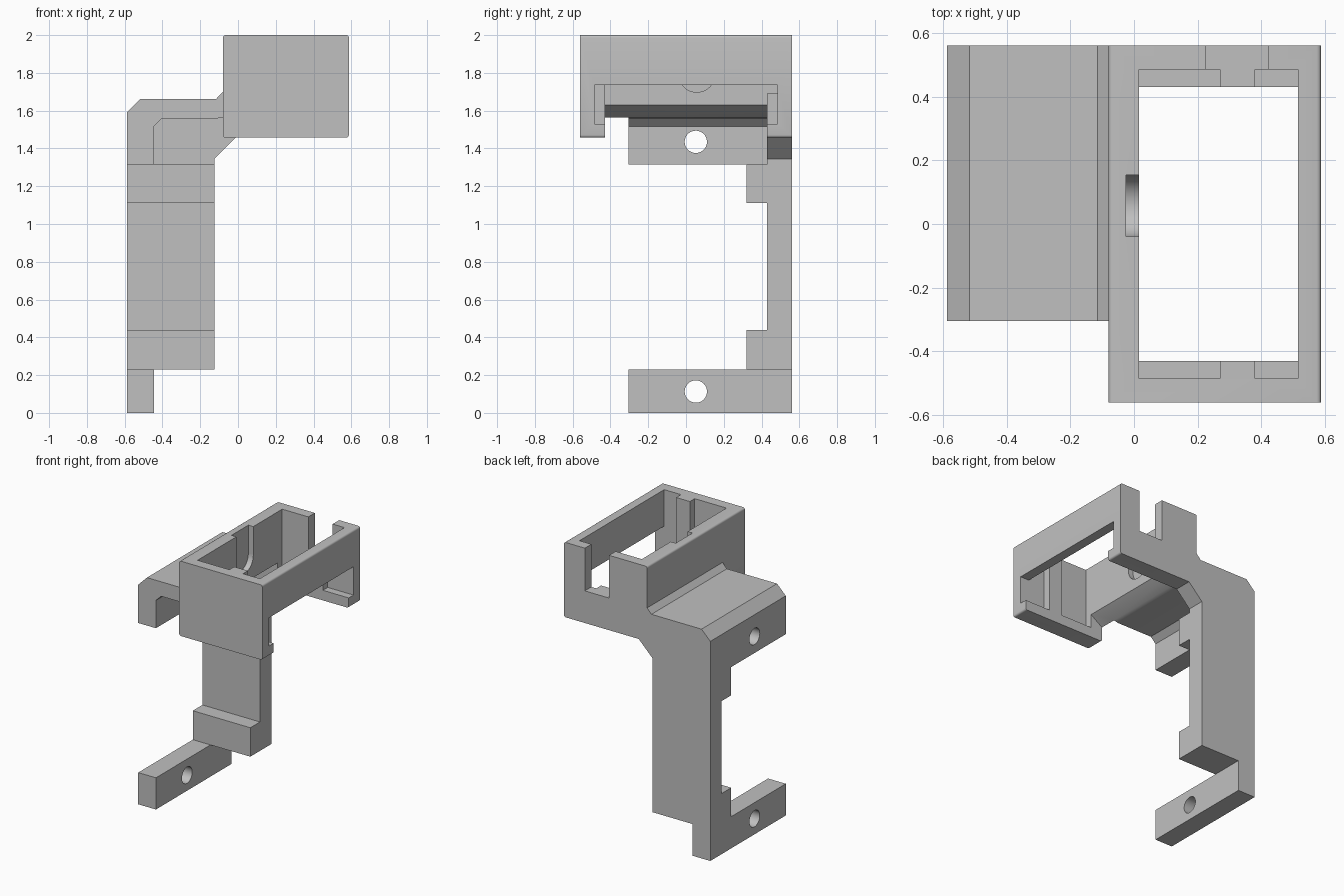
import bpy, bmesh, math
from mathutils import Matrix

cube = bpy.data.objects.get("Cube")
if cube:
    bpy.data.objects.remove(cube, do_unlink=True)

grey = bpy.data.materials.new("light grey plastic")
grey.use_nodes = True
colour = (0.53, 0.53, 0.53, 1)
grey.diffuse_color = colour
grey.node_tree.nodes["Principled BSDF"].inputs["Base Color"].default_value = colour


def to_object(name, bm):
    bmesh.ops.recalc_face_normals(bm, faces=bm.faces)
    mesh = bpy.data.meshes.new(name)
    bm.to_mesh(mesh)
    bm.free()
    mesh.materials.append(grey)
    ob = bpy.data.objects.new(name, mesh)
    bpy.context.collection.objects.link(ob)
    return ob


def prism(name, profile, y0, y1, bevel=0):
    """Extrude an x-z profile along y, optionally rounding its long edges."""
    bm = bmesh.new()
    face = bm.faces.new([bm.verts.new((x, y0, z)) for x, z in profile])
    ext = bmesh.ops.extrude_face_region(bm, geom=[face])["geom"]
    verts = [v for v in ext if isinstance(v, bmesh.types.BMVert)]
    bmesh.ops.translate(bm, verts=verts, vec=(0, y1 - y0, 0))
    if bevel:
        long_edges = [e for e in bm.edges
                      if abs(e.verts[0].co.y - e.verts[1].co.y) > 0.01]
        bmesh.ops.bevel(bm, geom=long_edges, offset=bevel, segments=4,
                        profile=0.5, affect='EDGES')
    return to_object(name, bm)


def box(name, x0, x1, y0, y1, z0, z1, bevel=0):
    return prism(name, [(x0, z0), (x1, z0), (x1, z1), (x0, z1)], y0, y1, bevel)


def rod(name, x0, x1, y, z, radius):
    """Cylinder along x."""
    bm = bmesh.new()
    bmesh.ops.create_cone(bm, cap_ends=True, segments=48, radius1=radius,
                          radius2=radius, depth=x1 - x0)
    bmesh.ops.transform(bm, verts=bm.verts, matrix=Matrix.Translation(
        ((x0 + x1) / 2, y, z)) @ Matrix.Rotation(math.pi / 2, 4, 'Y'))
    return to_object(name, bm)


def combine(target, tool, operation):
    mod = target.modifiers.new("combine", 'BOOLEAN')
    mod.operation, mod.solver, mod.object = operation, 'EXACT', tool
    bpy.ops.object.select_all(action='DESELECT')
    target.select_set(True)
    bpy.context.view_layer.objects.active = target
    bpy.ops.object.modifier_apply(modifier=mod.name)
    bpy.data.objects.remove(tool, do_unlink=True)


LEFT, INNER, PLATE = -0.587, -0.445, -0.125      # bracket x stations
WALL, BACK, ARM_FRONT = 0.43, 0.56, -0.305       # y stations
IN0, IN1, OUT = 0.015, 0.515, 0.587              # housing x stations

# Open rectangular housing
body = box("bracket_with_housing", -0.08, OUT, -BACK, BACK, 1.457, 2.0, 0.014)
cuts = [
    box("cavity", IN0, IN1, -WALL, WALL, 1.3, 2.2),
    # side window with a lip at each end
    box("window", IN1 - 0.1, 0.7, -0.485, 0.485, 1.53, 1.735),
    box("window_base", IN1 - 0.1, 0.7, -WALL, WALL, 1.3, 1.6),
    # notch in the back wall
    box("notch", 0.225, 0.42, WALL - 0.05, 0.7, 1.69, 2.2),
    # sloped underside of the inner long wall
    prism("wall_underside", [(-0.2, 1.565), (-0.08, 1.565), (IN0, 1.63),
                             (0.2, 1.63), (0.2, 1.3), (-0.2, 1.3)], -WALL, WALL),
    # round-bottomed groove in the inner long wall
    rod("groove_end", -0.025, 0.1, 0.057, 1.795, 0.097),
    box("groove", -0.025, 0.1, -0.04, 0.154, 1.795, 2.2),
]
# Pockets either side of a post on both end walls
for side in (-1, 1):
    y0, y1 = sorted((side * 0.4, side * 0.485))
    for x0, x1 in ((IN0, 0.27), (0.38, IN1)):
        cuts.append(box("pocket", x0, x1, y0, y1, 1.53, 2.2))
for cut in cuts:
    combine(body, cut, 'DIFFERENCE')

# Back plate, hooked upper arm, blocks and lower arm
shoulder = [(-0.08, 1.70), (-0.115, 1.663), (-0.517, 1.663), (LEFT, 1.593)]
parts = [
    prism("back_plate", [(LEFT, 0.23), (PLATE, 0.23), (PLATE, 1.345),
                         (-0.01, 1.46), (-0.01, 1.70)] + shoulder, WALL, BACK),
    prism("upper_arm", [(LEFT, 1.315), (INNER, 1.315), (INNER, 1.517),
                        (-0.403, 1.558), (-0.115, 1.558), (-0.08, 1.565),
                        (-0.06, 1.6), (-0.06, 1.70)] + shoulder,
          ARM_FRONT, WALL + 0.05),
    box("upper_block", LEFT, PLATE, 0.32, WALL + 0.05, 1.11, 1.315),
    box("lower_block", LEFT, PLATE, 0.32, WALL + 0.05, 0.23, 0.44),
    box("lower_arm", LEFT, INNER, ARM_FRONT, BACK, 0, 0.23),
]
for part in parts:
    combine(body, part, 'UNION')

# Screw holes through both arms
for z in (0.113, 1.435):
    combine(body, rod("screw_hole", -0.7, -0.35, 0.052, z, 0.059), 'DIFFERENCE')

body.select_set(True)
bpy.context.view_layer.objects.active = body
bpy.ops.object.shade_smooth_by_angle(angle=math.radians(30))
